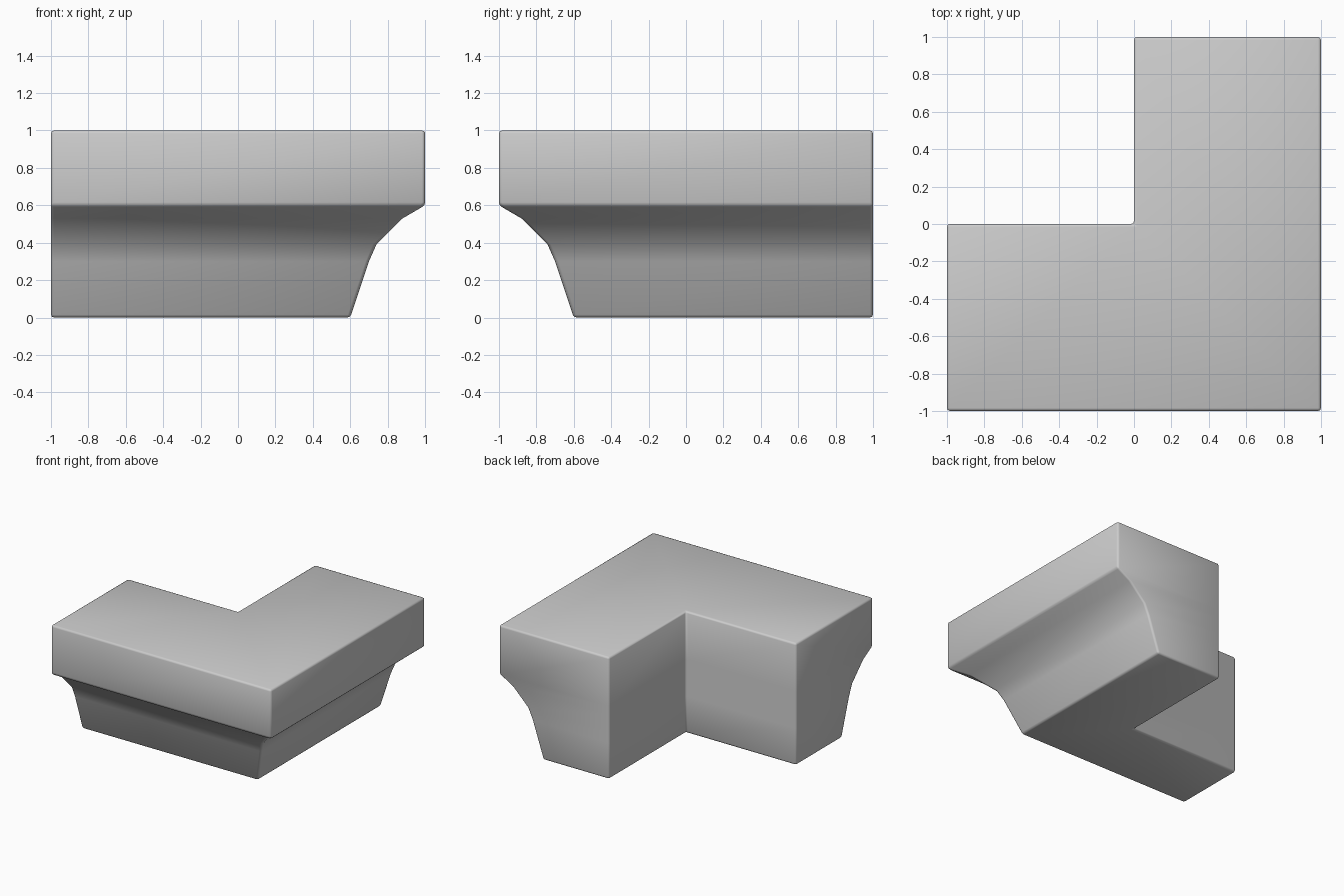
import bpy, bmesh

if "Cube" in bpy.data.objects:
    bpy.data.objects.remove(bpy.data.objects["Cube"])

# Moulding profile: (distance of outer face from inner wall, height)
profile = [(0.6, 0), (0.7, 0.3), (0.74, 0.39), (0.88, 0.53), (1.0, 0.6), (1.0, 1.0)]

# Sweep the profile along an L path with a mitred corner
bm = bmesh.new()


def stations(o, z):
    return [bm.verts.new(p) for p in ((-1, -o, z), (o, -o, z), (o, 1, z))]


outer = [stations(o, z) for o, z in profile]
inner = [stations(0, z) for o, z in profile]

for a, b in zip(range(5), range(1, 6)):
    for s in range(2):
        bm.faces.new((outer[a][s], outer[a][s + 1], outer[b][s + 1], outer[b][s]))
        bm.faces.new((inner[a][s + 1], inner[a][s], inner[b][s], inner[b][s + 1]))
    # end caps
    for s in (0, 2):
        bm.faces.new((outer[a][s], outer[b][s], inner[b][s], inner[a][s]))
# top and bottom
for row in (0, -1):
    for s in range(2):
        bm.faces.new((outer[row][s], outer[row][s + 1], inner[row][s + 1], inner[row][s]))
bmesh.ops.recalc_face_normals(bm, faces=bm.faces[:])

mesh = bpy.data.meshes.new("corner_cornice")
bm.to_mesh(mesh)
bm.free()
cornice = bpy.data.objects.new("corner_cornice", mesh)
bpy.context.collection.objects.link(cornice)

# Slightly worn edges with soft shading
bevel = cornice.modifiers.new("edge_bevel", "BEVEL")
bevel.width = 0.016
bevel.segments = 2
bevel.limit_method = 'ANGLE'
bevel.angle_limit = 0.7
for poly in mesh.polygons:
    poly.use_smooth = True
